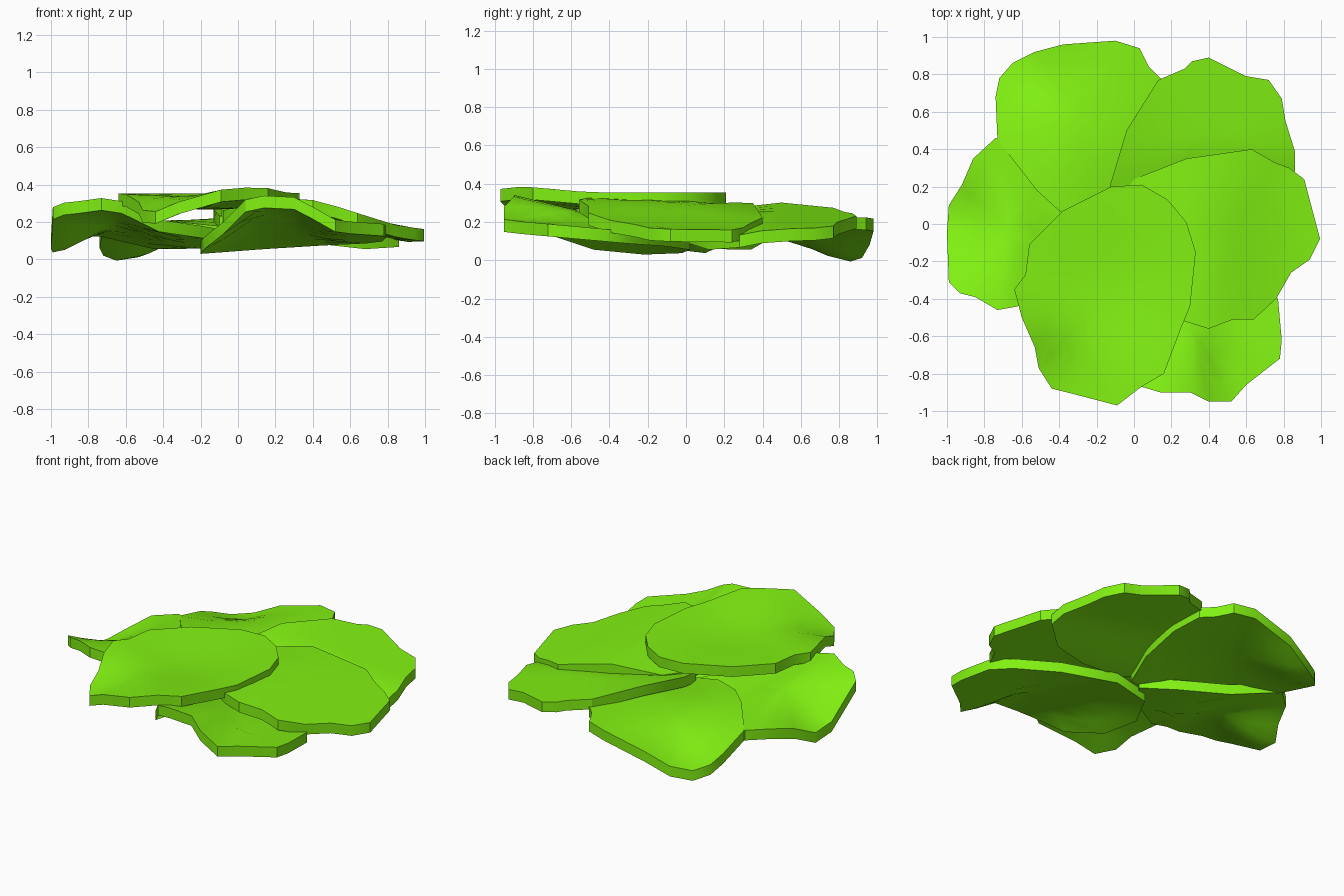
import bpy, bmesh
from math import exp

if "Cube" in bpy.data.objects:
    bpy.data.objects.remove(bpy.data.objects["Cube"])

green = bpy.data.materials.new("leaf_green")
green.diffuse_color = (0.22, 0.88, 0.006, 1)
green.use_nodes = True
green.node_tree.nodes["Principled BSDF"].inputs["Base Color"].default_value = green.diffuse_color
THICK = 0.065


def ramp(v, a, b):
    """Smooth 0-1 step from a to b."""
    t = max(0.0, min(1.0, (v - a) / (b - a)))
    return t * t * (3 - 2 * t)


def bump(x, y, cx, cy, r):
    return exp(-((x - cx) ** 2 + (y - cy) ** 2) / (r * r))


def leaf(name, outline, height):
    """Curved sheet: outline shrunk in rings, lifted by a height function, thickened down."""
    n = len(outline)
    cx = sum(p[0] for p in outline) / n
    cy = sum(p[1] for p in outline) / n
    bm = bmesh.new()
    rings = []
    for s in (1, 0.8, 0.6, 0.4, 0.2):
        ring = []
        for px, py in outline:
            x, y = cx + (px - cx) * s, cy + (py - cy) * s
            ring.append(bm.verts.new((x, y, height(x, y))))
        rings.append(ring)
    mid = bm.verts.new((cx, cy, height(cx, cy)))
    for i in range(n):
        j = (i + 1) % n
        for a, b in zip(rings, rings[1:]):
            bm.faces.new((a[i], a[j], b[j], b[i]))
        bm.faces.new((rings[-1][i], rings[-1][j], mid))
    # underside and rim
    low = {v: bm.verts.new((v.co.x, v.co.y, v.co.z - THICK)) for v in list(bm.verts)}
    for f in list(bm.faces):
        bm.faces.new([low[v] for v in reversed(f.verts)])
    r = rings[0]
    for i in range(n):
        j = (i + 1) % n
        bm.faces.new((r[j], r[i], low[r[i]], low[r[j]]))
    bmesh.ops.recalc_face_normals(bm, faces=bm.faces[:])
    me = bpy.data.meshes.new(name)
    bm.to_mesh(me)
    bm.free()
    ob = bpy.data.objects.new(name, me)
    bpy.context.collection.objects.link(ob)
    me.materials.append(green)
    bpy.context.view_layer.objects.active = ob
    bpy.ops.object.select_all(action='DESELECT')
    ob.select_set(True)
    bpy.ops.object.shade_smooth_by_angle(angle=0.6)


# uppermost leaf, slightly dished with a drooping front left corner
leaf("top_leaf",
     [(-.12, .20), (.04, .21), (.18, .13), (.28, .01), (.33, -.15), (.30, -.44), (.25, -.56),
      (.16, -.80), (.04, -.87), (-.09, -.97), (-.32, -.91), (-.44, -.88), (-.51, -.77),
      (-.53, -.66), (-.60, -.50), (-.64, -.35), (-.58, -.27), (-.56, -.11), (-.38, .07)],
     lambda x, y: .357 - .11 * bump(x, y, -.5, -.86, .22) + .03 * bump(x, y, .1, -.9, .3)
     - .025 * bump(x, y, -.15, -.3, .35))

# right leaf, sloping down to its tip
leaf("right_leaf",
     [(0, .24), (.28, .35), (.63, .40), (.75, .33), (.83, .30), (.91, .24), (.995, -.08),
      (.94, -.19), (.84, -.26), (.76, -.40), (.64, -.51), (.53, -.51), (.40, -.56),
      (.27, -.52), (.08, -.36), (-.08, -.10), (-.09, .10)],
     lambda x, y: .31 - .13 * ramp(x, .3, .9) - .02 * ramp(x, .75, 1.0)
     - .05 * ramp(-x, -.3, .1) - .03 * y)

# front right leaf, front edge raised in a wave
leaf("front_right_leaf",
     [(.77, -.40), (.79, -.62), (.78, -.72), (.60, -.86), (.52, -.95), (.40, -.95), (.30, -.90),
      (.14, -.90), (.04, -.87), (-.08, -.72), (-.18, -.48), (-.20, -.22), (-.10, -.02),
      (.14, .02), (.45, -.12), (.68, -.28)],
     lambda x, y: .125 - y * (.09 + .15 * exp(-((x - .18) / .24) ** 4))
     - .05 * ramp(-x, 0, .2))

# left leaf, high at the front, drooping at the outer edge
leaf("left_leaf",
     [(-.74, .46), (-.86, .35), (-.92, .21), (-.99, .10), (-1, -.05), (-.99, -.31), (-.93, -.37),
      (-.85, -.39), (-.73, -.46), (-.62, -.44), (-.42, -.34), (-.18, -.18), (-.02, .02),
      (-.18, .18), (-.45, .34)],
     lambda x, y: .26 - .15 * y - .16 * bump(x, y, -1.02, .02, .25) - .11 * ramp(x, -.7, -.35))

# back left leaf, back corner touching the ground
leaf("back_left_leaf",
     [(-.73, .45), (-.74, .68), (-.72, .78), (-.65, .86), (-.53, .92), (-.38, .96), (-.10, .98),
      (.03, .94), (.08, .84), (.15, .77), (.16, .55), (.12, .25), (.04, .02), (-.22, -.02),
      (-.40, .07), (-.52, .18)],
     lambda x, y: .225 + .04 * min(x, 0) - .143 * bump(x, y, -.62, .88, .28)
     - .06 * ramp(-y, -.45, 0) * ramp(x, -.4, 0))

# back right leaf, left edge raised
leaf("back_right_leaf",
     [(-.13, .20), (-.04, .50), (.13, .77), (.27, .83), (.31, .87), (.40, .89), (.60, .79),
      (.72, .77), (.79, .67), (.81, .55), (.86, .39), (.86, .28), (.68, .12), (.40, .02),
      (.10, -.02), (-.10, .04)],
     lambda x, y: .295 - .16 * x - .08 * ramp(-y, -.45, 0))
